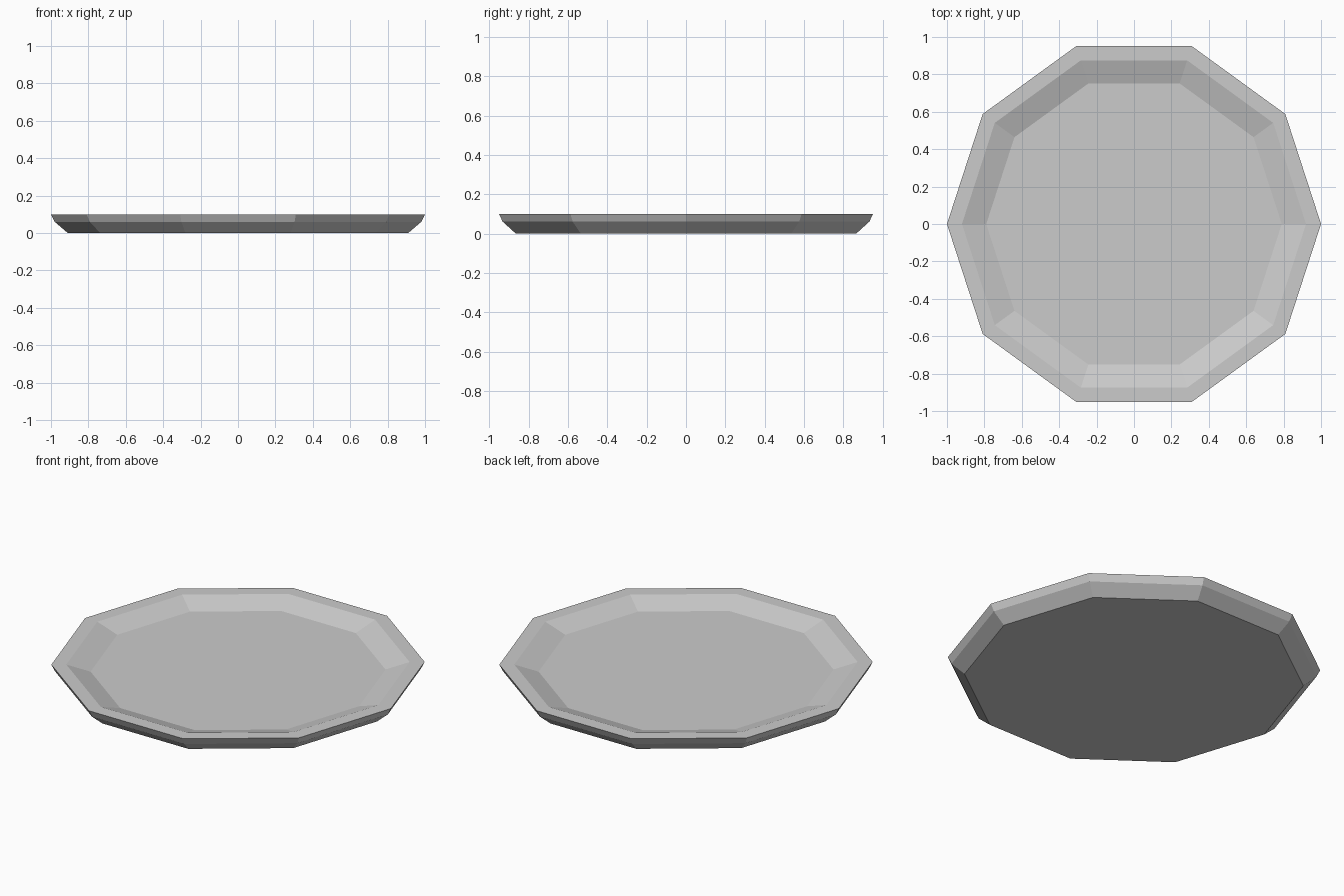
import bpy
import bmesh
from math import cos, sin, tau

cube = bpy.data.objects.get("Cube")
if cube:
    bpy.data.objects.remove(cube, do_unlink=True)

SIDES = 10

# Plain grey finish
grey = bpy.data.materials.new("grey")
grey.use_nodes = True
colour = (0.6, 0.6, 0.6, 1)
grey.diffuse_color = colour
grey.node_tree.nodes["Principled BSDF"].inputs["Base Color"].default_value = colour

# Dish profile as radius and height: base, outer wall, rim, inner slope, floor
profile = [(0.91, 0), (0.98, 0.06), (1, 0.1), (0.92, 0.1), (0.79, 0.057)]

bm = bmesh.new()
rings = [
    [bm.verts.new((r * cos(tau * i / SIDES), r * sin(tau * i / SIDES), z))
     for i in range(SIDES)]
    for r, z in profile
]

# Flat walls between neighbouring rings
for low, high in zip(rings, rings[1:]):
    for i in range(SIDES):
        j = (i + 1) % SIDES
        bm.faces.new((low[i], low[j], high[j], high[i]))

# Underside and floor
bm.faces.new(rings[0][::-1])
bm.faces.new(rings[-1])
bmesh.ops.recalc_face_normals(bm, faces=bm.faces)

mesh = bpy.data.meshes.new("plate")
bm.to_mesh(mesh)
bm.free()
mesh.materials.append(grey)
plate = bpy.data.objects.new("plate", mesh)
bpy.context.collection.objects.link(plate)
